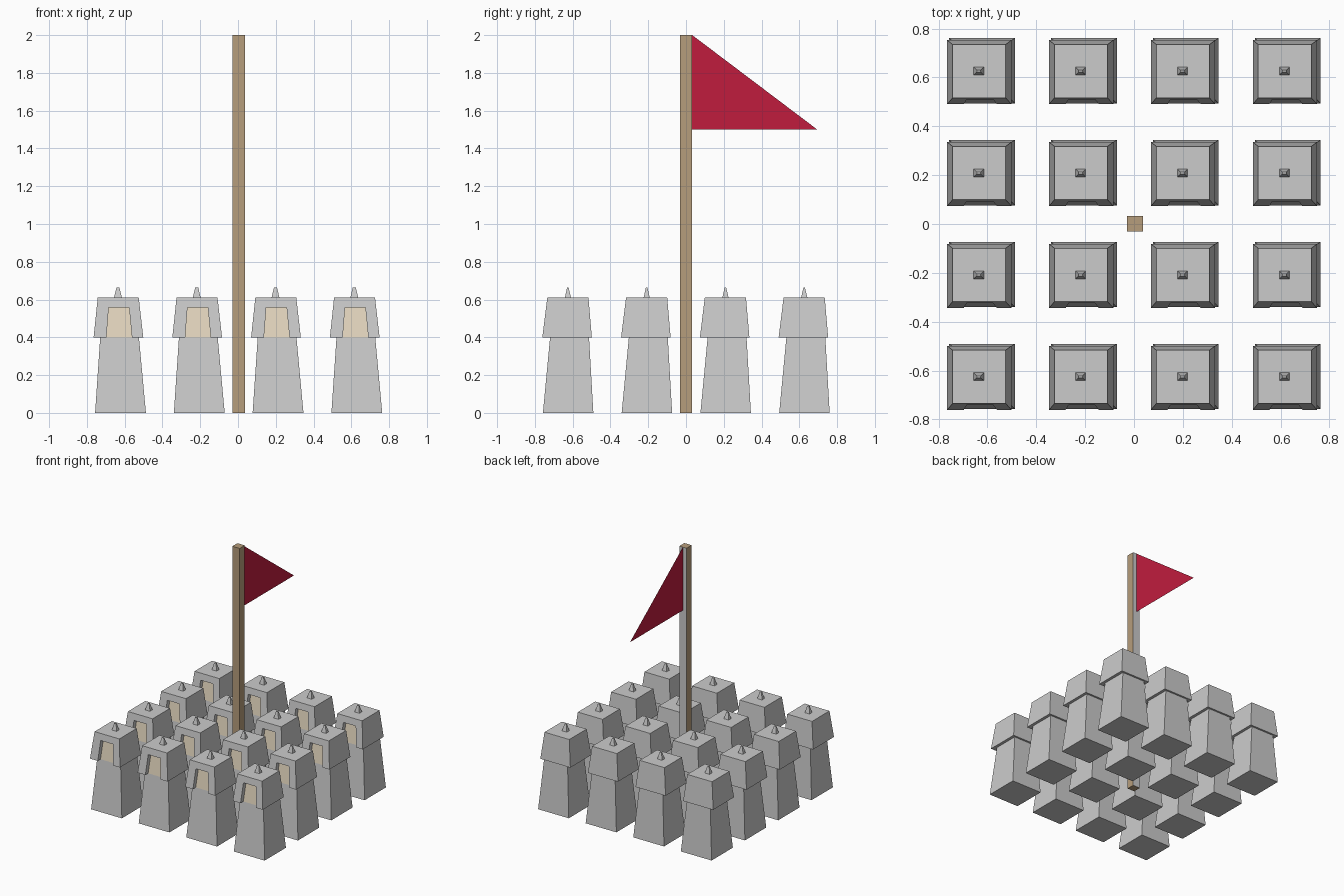
import bpy, bmesh

if "Cube" in bpy.data.objects:
    bpy.data.objects.remove(bpy.data.objects["Cube"])


def material(name, rgb):
    m = bpy.data.materials.new(name)
    m.diffuse_color = (*rgb, 1)
    m.use_nodes = True
    m.node_tree.nodes["Principled BSDF"].inputs["Base Color"].default_value = m.diffuse_color
    return m


WOOD = material("wood", (0.47, 0.34, 0.20))
RED = material("red_cloth", (0.53, 0.012, 0.048))
SKIN = material("cream", (0.79, 0.69, 0.53))
GREY = material("plain_grey", (0.33, 0.33, 0.33))


def mesh_from(name, verts, faces, mats=(), closed=True):
    bm = bmesh.new()
    vs = [bm.verts.new(v) for v in verts]
    for f in faces:
        bm.faces.new([vs[i] for i in f])
    if closed:
        bmesh.ops.recalc_face_normals(bm, faces=bm.faces)
    me = bpy.data.meshes.new(name)
    bm.to_mesh(me)
    bm.free()
    for m in mats:
        me.materials.append(m)
    return me


def rect(x0, x1, y0, y1, z):
    return [(x0, y0, z), (x1, y0, z), (x1, y1, z), (x0, y1, z)]


BOX = [(3, 2, 1, 0), (4, 5, 6, 7), (0, 1, 5, 4), (1, 2, 6, 5), (2, 3, 7, 6), (3, 0, 4, 7)]


def frustum(name, low, high, mats=()):
    return mesh_from(name, rect(*low) + rect(*high), BOX, mats)


def place(name, me, loc=(0, 0, 0)):
    ob = bpy.data.objects.new(name, me)
    ob.location = loc
    bpy.context.collection.objects.link(ob)


# Hood: tapered block with an opening cut in from the front bottom edge
Z0, Z1, ZF = 0.40, 0.61, 0.557
RECESS = 0.035


def front_y(z):
    return -0.135 + (z - Z0) * 0.026 / (Z1 - Z0)


opening = [(-0.071, front_y(Z0), Z0), (-0.059, front_y(ZF), ZF),
           (0.049, front_y(ZF), ZF), (0.064, front_y(Z0), Z0)]
inner = [(x, y + RECESS, z) for x, y, z in opening]
hood = mesh_from(
    "hood",
    rect(-0.139, 0.124, -0.135, 0.127, Z0) + rect(-0.117, 0.10, -0.109, 0.109, Z1) + opening + inner,
    BOX[1:2] + BOX[3:] + [
        (0, 8, 9, 10, 11, 1, 5, 4),            # front around the opening
        (0, 3, 2, 1, 11, 15, 12, 8),           # underside
        (8, 12, 13, 9), (9, 13, 14, 10), (10, 14, 15, 11),
        (12, 15, 14, 13)],                     # face at the back of the recess
    (GREY, SKIN))
hood.materials[0] = None
hood.polygons[len(hood.polygons) - 1].material_index = 1

# Body and top spike
body = frustum("body", (-0.131, 0.138, -0.132, 0.135, 0), (-0.104, 0.101, -0.094, 0.112, Z0))
spike = frustum("spike", (-0.031, 0.011, -0.016, 0.017, Z1), (-0.018, -0.002, -0.004, 0.004, 0.663))

# Four by four formation
for row in range(4):
    for col in range(4):
        loc = ((col - 1.5) * 0.417, (row - 1.5) * 0.417, 0)
        for name, me in (("body", body), ("hood", hood), ("spike", spike)):
            place(f"{name}_{row}_{col}", me, loc)

# Pole, its rear side left plain
pole = frustum("pole", (-0.028, 0.036, -0.031, 0.033, 0), (-0.028, 0.036, -0.031, 0.033, 2), (WOOD, GREY))
pole.materials[1] = None
for p in pole.polygons:
    p.material_index = 1 if p.normal.y > 0.9 else 0
place("pole", pole)

# Triangular flag
place("flag", mesh_from("flag", [(0.004, 0.033, 1.5), (0.004, 0.695, 1.5), (0.004, 0.033, 2)],
                        [(0, 1, 2)], (RED,), closed=False))
